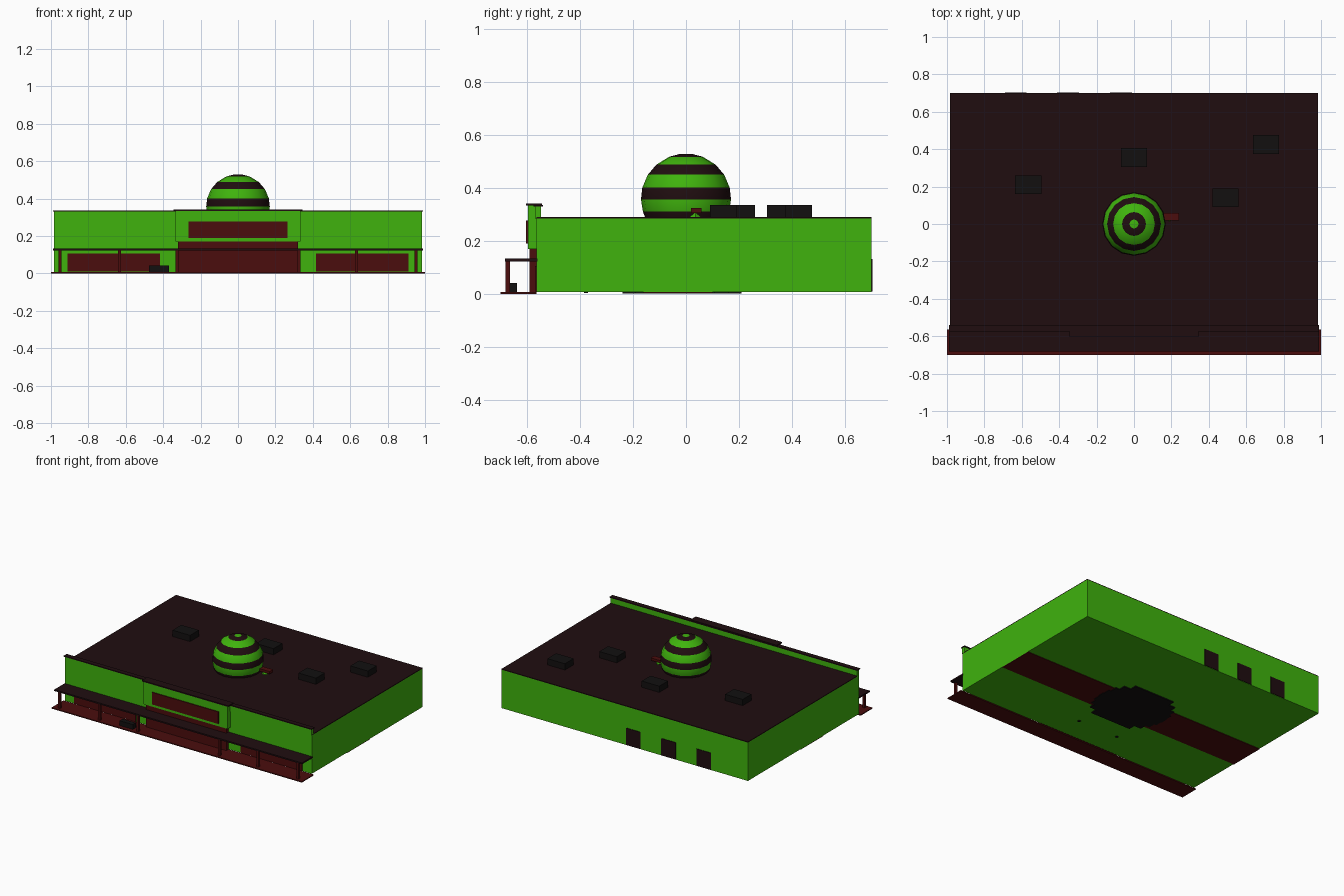
import bpy, bmesh, math

if "Cube" in bpy.data.objects:
    bpy.data.objects.remove(bpy.data.objects["Cube"])


def material(name, rgb):
    m = bpy.data.materials.new(name)
    m.diffuse_color = (*rgb, 1)
    m.use_nodes = True
    m.node_tree.nodes["Principled BSDF"].inputs["Base Color"].default_value = m.diffuse_color
    return m


GREEN = material("green", (0.05, 0.45, 0.004))
ROOF = material("roof_dark", (0.014, 0.004, 0.005))
RED = material("dark_red", (0.07, 0.004, 0.004))
BLACK = material("black", (0.006, 0.005, 0.005))


def finish(name, bm, *mats):
    me = bpy.data.meshes.new(name)
    bm.to_mesh(me)
    bm.free()
    for m in mats:
        me.materials.append(m)
    ob = bpy.data.objects.new(name, me)
    bpy.context.collection.objects.link(ob)
    return ob


def box(name, mat, x, y, z):
    """Box from (min, max) pairs along each axis."""
    bm = bmesh.new()
    bmesh.ops.create_cube(bm, size=1)
    for v in bm.verts:
        v.co = [(a + b) / 2 + c * (b - a) for c, (a, b) in zip(v.co, (x, y, z))]
    return finish(name, bm, mat)


# Main hall, roof and front walk
box("hall", GREEN, (-0.985, 0.985), (-0.565, 0.70), (0.008, 0.285))
box("roof", ROOF, (-0.985, 0.985), (-0.565, 0.70), (0.285, 0.29))
box("front_walk", RED, (-1, 1), (-0.70, -0.565), (0, 0.007))

# Front parapet and raised entrance block
box("parapet", GREEN, (-0.985, 0.985), (-0.57, -0.547), (0.285, 0.33))
box("parapet_cap", ROOF, (-0.99, 0.99), (-0.575, -0.54), (0.33, 0.336))
box("entrance_block", GREEN, (-0.335, 0.335), (-0.597, -0.55), (0.17, 0.334))
box("entrance_cap", ROOF, (-0.345, 0.345), (-0.604, -0.543), (0.334, 0.342))
box("entrance_panel", RED, (-0.265, 0.265), (-0.604, -0.596), (0.19, 0.277))
box("entrance_glass", RED, (-0.32, 0.32), (-0.59, -0.56), (0.007, 0.17))

# Canopy, posts and shop windows
box("canopy", ROOF, (-0.99, 0.99), (-0.683, -0.56), (0.123, 0.133))
for s in (-1, 1):
    for x in (0.325, 0.633, 0.953):
        box("canopy_post", RED, (s * x - 0.008, s * x + 0.008), (-0.681, -0.665), (0.005, 0.125))
    box("shop_window", RED, (s * 0.665 - 0.247, s * 0.665 + 0.247), (-0.57, -0.56), (0.01, 0.105))
box("bench", BLACK, (-0.475, -0.37), (-0.672, -0.637), (0.007, 0.042))

# Back doors
for x in (-0.633, -0.353, -0.07):
    box("back_door", ROOF, (x - 0.058, x + 0.058), (0.695, 0.704), (0.01, 0.132))

# Rooftop units
for x, y in ((-0.565, 0.21), (0, 0.355), (0.49, 0.14), (0.705, 0.425)):
    box("roof_unit", BLACK, (x - 0.07, x + 0.07), (y - 0.05, y + 0.05), (0.288, 0.335))

# Underside strip and stepped round base
box("floor_strip", RED, (-0.985, 0.985), (-0.16, 0.10), (0.004, 0.01))
for i in range(-4, 5):
    y = i * 0.05 - 0.015
    w = 0.27 * math.sqrt(1 - (i / 5) ** 2)
    box("floor_step", BLACK, (-w, w), (y - 0.025, y + 0.025), (0.001, 0.01))
for x in (-0.17, 0.15):
    box("floor_stud", BLACK, (x - 0.008, x + 0.008), (-0.385, -0.37), (0.003, 0.01))

# Striped dome: rings at polar angles, alternating colours
SIDES, R, CZ = 16, 0.17, 0.36
ANGLES = (8, 22, 41, 58, 76, 91, 107, 116)
bm = bmesh.new()
rings = []
for a in ANGLES:
    t = math.radians(a)
    rings.append([bm.verts.new((R * math.sin(t) * math.cos(2 * math.pi * k / SIDES),
                                R * math.sin(t) * math.sin(2 * math.pi * k / SIDES),
                                CZ + R * math.cos(t))) for k in range(SIDES)])
bm.faces.new(rings[0])
for i in range(len(rings) - 1):
    for k in range(SIDES):
        n = (k + 1) % SIDES
        f = bm.faces.new((rings[i][k], rings[i + 1][k], rings[i + 1][n], rings[i][n]))
        f.material_index = (i + 1) % 2
for f in bm.faces:
    f.smooth = True
finish("striped_dome", bm, GREEN, ROOF)

# Small spout beside the dome
box("dome_spout", RED, (0.16, 0.24), (0.018, 0.058), (0.306, 0.324))
bm = bmesh.new()
bmesh.ops.create_cone(bm, cap_ends=True, segments=4, radius1=0.025, radius2=0, depth=0.02)
bmesh.ops.translate(bm, verts=bm.verts, vec=(0.19, 0.035, 0.298))
finish("spout_foot", bm, GREEN)
